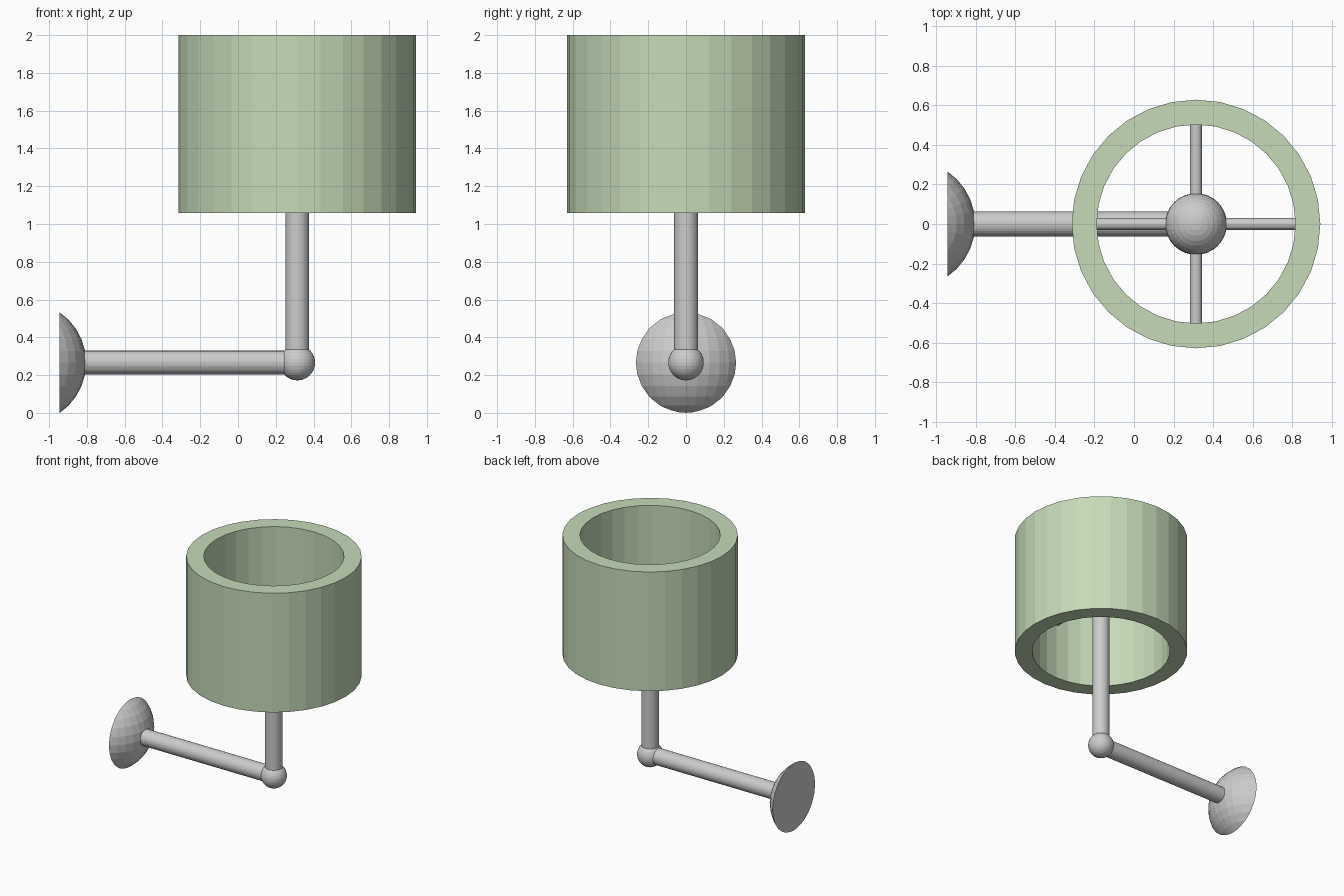
import bpy, bmesh
from math import pi, sqrt
from mathutils import Vector, Matrix

if "Cube" in bpy.data.objects:
    bpy.data.objects.remove(bpy.data.objects["Cube"])

CX = 0.314          # lamp axis
ARM_Z = 0.266       # height of the wall arm
WALL_X = -0.944     # wall plane
HUB_Z = 1.528       # centre of the shade


def finish(name, bm, mat=None):
    bmesh.ops.recalc_face_normals(bm, faces=bm.faces)
    mesh = bpy.data.meshes.new(name)
    bm.to_mesh(mesh)
    bm.free()
    obj = bpy.data.objects.new(name, mesh)
    bpy.context.collection.objects.link(obj)
    if mat:
        mesh.materials.append(mat)
    return obj


def rod(name, a, b, radius):
    a, b = Vector(a), Vector(b)
    d = b - a
    m = Matrix.Translation((a + b) / 2) @ d.to_track_quat('Z', 'Y').to_matrix().to_4x4()
    bm = bmesh.new()
    bmesh.ops.create_cone(bm, cap_ends=True, segments=32, radius1=radius,
                          radius2=radius, depth=d.length, matrix=m)
    return finish(name, bm)


def ball(name, centre, radius, cut_x=None):
    bm = bmesh.new()
    bmesh.ops.create_uvsphere(bm, u_segments=32, v_segments=16, radius=radius,
                              matrix=Matrix.Translation(centre))
    if cut_x is not None:
        # keep only the cap in front of the wall and close its back
        cut = bmesh.ops.bisect_plane(bm, geom=bm.verts[:] + bm.edges[:] + bm.faces[:],
                                     plane_co=(cut_x, 0, 0), plane_no=(1, 0, 0),
                                     clear_inner=True)
        rim = [g for g in cut['geom_cut'] if isinstance(g, bmesh.types.BMEdge)]
        bmesh.ops.holes_fill(bm, edges=rim, sides=0)
    return finish(name, bm)


# Wall mount: slice of a sphere
R, RIM = 0.322, 0.266
ball("wall_mount", (WALL_X - sqrt(R * R - RIM * RIM), 0, ARM_Z), R, cut_x=WALL_X)

# Arm, elbow and stem
rod("wall_arm", (WALL_X + 0.02, 0, ARM_Z), (CX, 0, ARM_Z), 0.063)
ball("elbow_joint", (CX, 0, ARM_Z), 0.094)
rod("stem", (CX, 0, ARM_Z), (CX, 0, HUB_Z), 0.063)

# Bulb and the spokes holding the shade
ball("bulb", (CX, 0, HUB_Z), 0.156)
for i, (dx, dy) in enumerate(((1, 0), (0, 1), (-1, 0), (0, -1))):
    rod(f"shade_spoke_{i + 1}", (CX, 0, HUB_Z),
        (CX + dx * 0.53, dy * 0.53, HUB_Z), 0.03)

# Shade: rectangular section spun round the lamp axis
green = bpy.data.materials.new("shade_green")
green.diffuse_color = (0.56, 0.70, 0.48, 1)
green.use_nodes = True
green.node_tree.nodes["Principled BSDF"].inputs["Base Color"].default_value = green.diffuse_color
bm = bmesh.new()
section = [(0.503, 1.057), (0.629, 1.057), (0.629, 2.0), (0.503, 2.0)]
verts = [bm.verts.new((CX + r, 0, z)) for r, z in section]
edges = [bm.edges.new((verts[i], verts[(i + 1) % 4])) for i in range(4)]
bmesh.ops.spin(bm, geom=verts + edges, cent=(CX, 0, 0), axis=(0, 0, 1),
               angle=2 * pi, steps=32)
bmesh.ops.remove_doubles(bm, verts=bm.verts, dist=1e-4)
finish("lamp_shade", bm, green)
